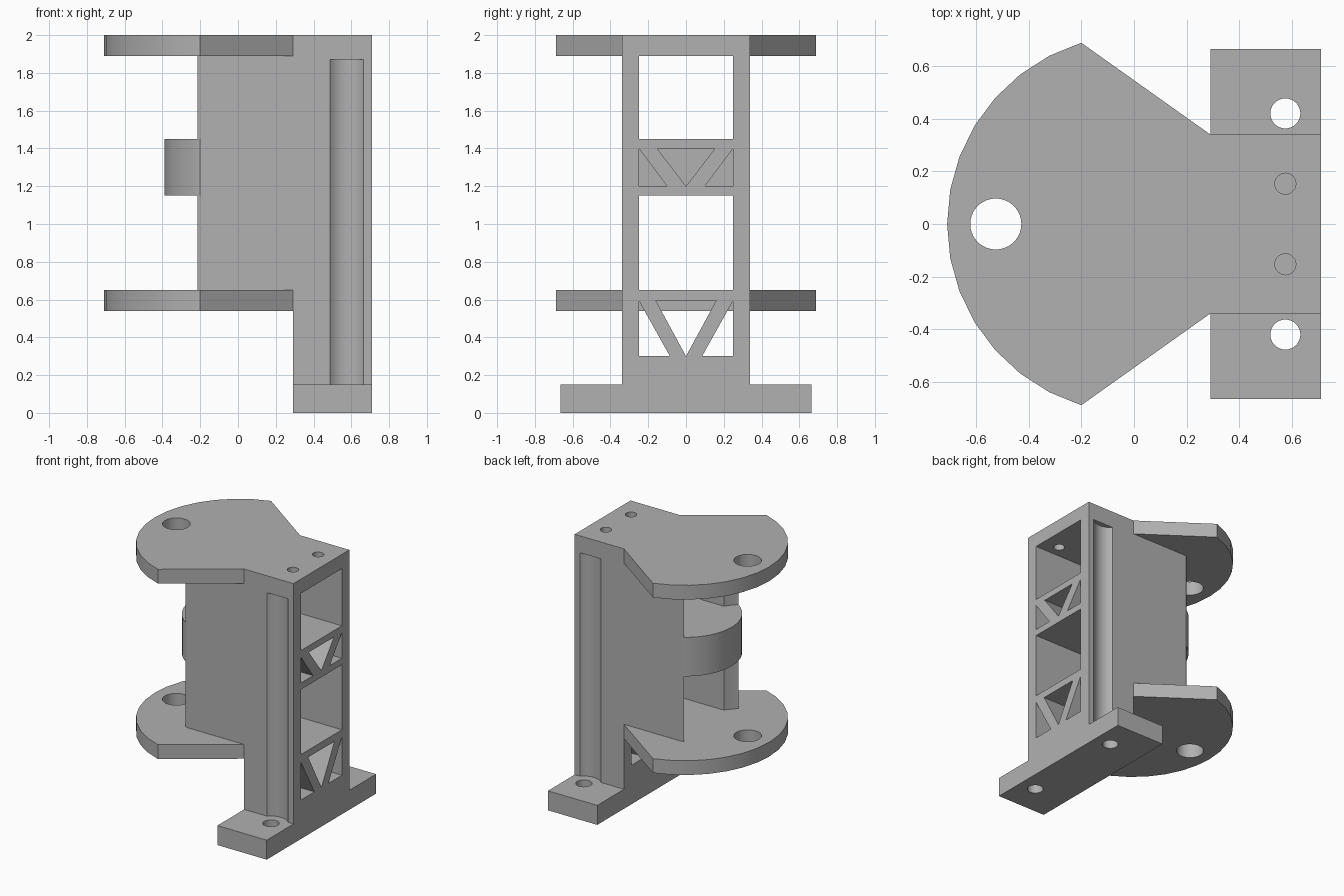
import bpy, bmesh, math
from mathutils import Matrix

if "Cube" in bpy.data.objects:
    bpy.data.objects.remove(bpy.data.objects["Cube"], do_unlink=True)

grey = bpy.data.materials.new("mid grey")
grey.use_nodes = True
colour = (0.44, 0.44, 0.44, 1)
grey.diffuse_color = colour
grey.node_tree.nodes["Principled BSDF"].inputs["Base Color"].default_value = colour


def prism(name, outline, low, high, along_x=False):
    """Extrude a closed outline: (x, y) along z, or (y, z) along x."""
    bm = bmesh.new()
    place = (lambda a, b: (low, a, b)) if along_x else (lambda a, b: (a, b, low))
    face = bm.faces.new([bm.verts.new(place(a, b)) for a, b in outline])
    moved = bmesh.ops.extrude_face_region(bm, geom=[face])["geom"]
    step = (high - low, 0, 0) if along_x else (0, 0, high - low)
    bmesh.ops.translate(bm, vec=step, verts=[v for v in moved if isinstance(v, bmesh.types.BMVert)])
    bmesh.ops.recalc_face_normals(bm, faces=bm.faces)
    mesh = bpy.data.meshes.new(name)
    bm.to_mesh(mesh)
    bm.free()
    ob = bpy.data.objects.new(name, mesh)
    bpy.context.collection.objects.link(ob)
    mesh.materials.append(grey)
    return ob


def rect(a0, a1, b0, b1):
    return [(a0, b0), (a1, b0), (a1, b1), (a0, b1)]


def arc(cx, cy, r, start, end, steps):
    angles = [math.radians(start + (end - start) * i / steps) for i in range(steps + 1)]
    return [(cx + r * math.cos(t), cy + r * math.sin(t)) for t in angles]


def circle(cx, cy, r, n=36):
    return arc(cx, cy, r, 0, 360, n)[:-1]


def combine(target, tool, operation):
    mod = target.modifiers.new(operation, "BOOLEAN")
    mod.operation, mod.solver, mod.object = operation, "EXACT", tool
    bpy.context.view_layer.objects.active = target
    bpy.ops.object.modifier_apply(modifier=mod.name)
    bpy.data.objects.remove(tool, do_unlink=True)


FRONT, BACK, STEP = 0.71, -0.2, 0.29
HALF, INNER = 0.34, 0.25
PIN = -0.525

# Upright housing and mounting foot
bracket = prism("hinge_bracket", rect(STEP, FRONT, -HALF, HALF), 0, 2)
foot = prism("foot", rect(STEP, FRONT, -0.665, 0.665), 0, 0.15)
box = prism("housing", rect(BACK - 0.03, STEP + 0.1, -HALF, HALF), 0.54, 2)
combine(bracket, foot, "UNION")

# Housing ends on a round outline
combine(box, prism("round_end", circle(0.01, 0, 0.4, 72) , 0.5, 2.1), "INTERSECT")
fill = prism("housing_front", rect(BACK, STEP + 0.1, -HALF, HALF), 0.54, 2)
combine(box, fill, "UNION")
combine(bracket, box, "UNION")

# Open bays, with end walls hollowed round the pin axis
for low, high in ((0.65, 1.15), (1.45, 1.89)):
    combine(bracket, prism("bay", rect(-1, 1, -INNER, INNER), low, high), "DIFFERENCE")
    combine(bracket, prism("pin_clearance", circle(PIN, 0, 0.4535, 72), low, high), "DIFFERENCE")

# Round-ended stop between the bays
stop = prism("stop", arc(0.01, 0, 0.4, 122, 238, 18) + [(0, -HALF), (0, HALF)], 1.15, 1.45)
combine(bracket, stop, "UNION")

# Round hinge plates
for low in (0.54, 1.89):
    outline = [(STEP, HALF)] + arc(0.01, 0, 0.72, 107, 253, 14) + [(STEP, -HALF)]
    outline += [(STEP + 0.1, -HALF), (STEP + 0.1, HALF)]
    combine(bracket, prism("hinge_plate", outline, low, low + 0.11), "UNION")
combine(bracket, prism("pin_hole", circle(PIN, 0, 0.097), 0.4, 2.1), "DIFFERENCE")

# Truss cutouts in the outer face
for low, high, foot_y, top_y in ((0.3, 0.595, 0.085, 0.16), (1.2, 1.4, 0.1, 0.153)):
    shapes = [[(0, low), (top_y, high), (-top_y, high)]]
    for s in (-1, 1):
        shapes.append([(s * INNER, low), (s * foot_y, low), (s * INNER, high)])
    for shape in shapes:
        combine(bracket, prism("truss_cut", shape, STEP, 1, True), "DIFFERENCE")

# Screw holes, screwdriver channels and top holes on both sides
for s in (-1, 1):
    combine(bracket, prism("channel", circle(0.575, s * 0.42, 0.12), 0.15, 1.87), "DIFFERENCE")
    combine(bracket, prism("screw_hole", circle(0.575, s * 0.42, 0.057), -0.1, 0.3), "DIFFERENCE")
    combine(bracket, prism("top_hole", circle(0.575, s * 0.153, 0.04, 24), 1.8, 2.1), "DIFFERENCE")

bpy.ops.object.select_all(action="DESELECT")
bracket.select_set(True)
bpy.context.view_layer.objects.active = bracket
bpy.ops.object.shade_smooth_by_angle(angle=math.radians(30))
